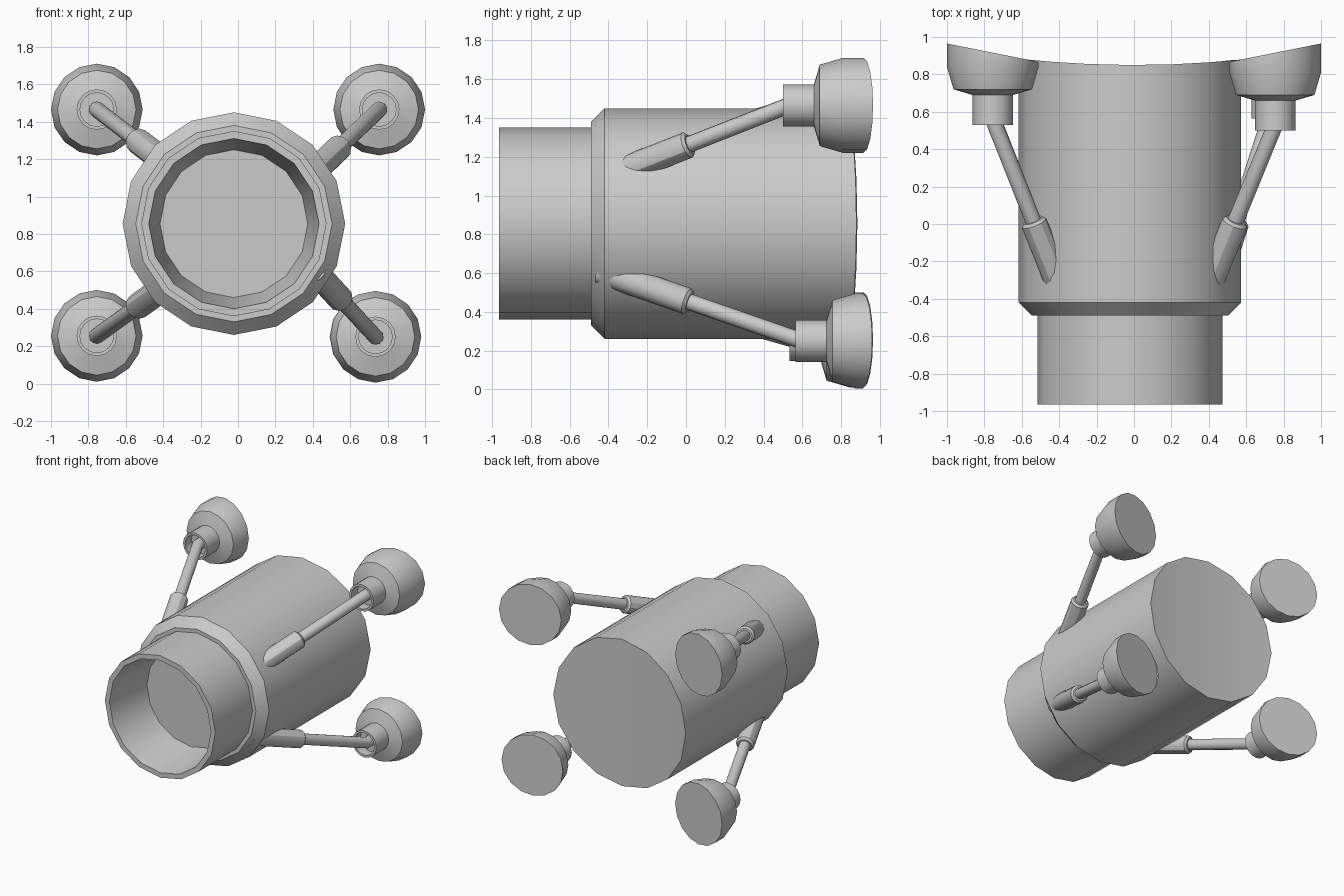
import bpy, bmesh
from math import sin, cos, pi, radians
from mathutils import Vector

if "Cube" in bpy.data.objects:
    bpy.data.objects.remove(bpy.data.objects["Cube"])


def finish(name, bm):
    bmesh.ops.recalc_face_normals(bm, faces=bm.faces)
    me = bpy.data.meshes.new(name)
    bm.to_mesh(me)
    bm.free()
    ob = bpy.data.objects.new(name, me)
    bpy.context.collection.objects.link(ob)
    bpy.ops.object.select_all(action='DESELECT')
    ob.select_set(True)
    bpy.context.view_layer.objects.active = ob
    bpy.ops.object.shade_smooth_by_angle(angle=radians(30))
    return ob


def turned(name, profile, cx, cz, rear, n=16):
    """Revolve (radius, y) points about a y axis; the last ring is cut by rear(x)."""
    bm = bmesh.new()
    rings = []
    for k, (r, y) in enumerate(profile):
        ring = []
        for i in range(n):
            a = 2 * pi * i / n
            x = cx + r * sin(a)
            yy = rear(x) if k == len(profile) - 1 else y
            ring.append(bm.verts.new((x, yy, cz + r * cos(a))))
        if rings:
            p = rings[-1]
            for i in range(n):
                j = (i + 1) % n
                bm.faces.new((p[i], p[j], ring[j], ring[i]))
        rings.append(ring)
    bm.faces.new(rings[0])
    # rear cap in vertical strips, so it can follow a curved surface
    last, h = rings[-1], n // 2
    for s in (1, -1):
        for i in range(h // 2):
            idx = [s * i % n, s * (i + 1) % n, s * (h - i - 1) % n, s * (h - i) % n]
            bm.faces.new([last[q] for q in dict.fromkeys(idx)])
    return finish(name, bm)


def rod(name, a, b, r, n=12, bevel=0.015):
    """Cylinder from a to b with a chamfered end at b."""
    d = (b - a).normalized()
    rot = d.to_track_quat('Z', 'Y')
    bm = bmesh.new()
    prev = None
    for p, rr in ((a, r), (b - d * bevel, r), (b, r - bevel)):
        ring = [bm.verts.new(p + rot @ Vector((rr * cos(2 * pi * i / n), rr * sin(2 * pi * i / n), 0)))
                for i in range(n)]
        if prev:
            for i in range(n):
                bm.faces.new((prev[i], prev[(i + 1) % n], ring[(i + 1) % n], ring[i]))
        else:
            bm.faces.new(ring)
        prev = ring
    bm.faces.new(prev)
    return finish(name, bm)


def tube(name, points, r):
    cu = bpy.data.curves.new(name, 'CURVE')
    cu.dimensions = '3D'
    cu.bevel_depth = r
    cu.bevel_resolution = 4
    cu.use_fill_caps = True
    sp = cu.splines.new('POLY')
    sp.points.add(len(points) - 1)
    for q, p in zip(sp.points, points):
        q.co = (*p, 1)
    ob = bpy.data.objects.new(name, cu)
    bpy.context.collection.objects.link(ob)


# main barrel: recessed mouth, neck, chamfered shoulder, curved rear
turned("barrel", [(0.395, -0.57), (0.455, -0.965), (0.495, -0.965), (0.495, -0.49),
                  (0.525, -0.49), (0.595, -0.42), (0.595, 0.85)],
       -0.022, 0.855, lambda x: 0.85 + 0.09 * x * x)

# four struts: (foot x, foot z, hub front y, sleeve end x, sleeve end z)
struts = {
    "upper_right": (0.755, 1.465, 0.50, 0.545, 1.265),
    "upper_left": (-0.755, 1.465, 0.53, -0.54, 1.30),
    "lower_right": (0.735, 0.25, 0.565, 0.55, 0.45),
    "lower_left": (-0.755, 0.255, 0.535, -0.54, 0.41),
}
for side, (x, z, y, sx, sz) in struts.items():
    # bell foot with a hollow hub and a slanted sole
    turned(side + "_foot", [(0.09, y + 0.08), (0.09, y), (0.108, y), (0.108, y + 0.16),
                            (0.21, y + 0.19), (0.245, y + 0.31), (0.245, 0)],
           x, z, lambda px: 0.765 + 0.2 * abs(px))
    # sleeve sunk into the barrel, and the rod sliding out of it
    tip, end = Vector((x, y + 0.03, z)), Vector((sx, 0.02, sz))
    rod(side + "_sleeve", end + (end - tip) * 0.8, end, 0.07)
    tube(side + "_rod", [end + (end - tip) * 0.1, tip, tip + Vector((0, 0.07, 0))], 0.043)
